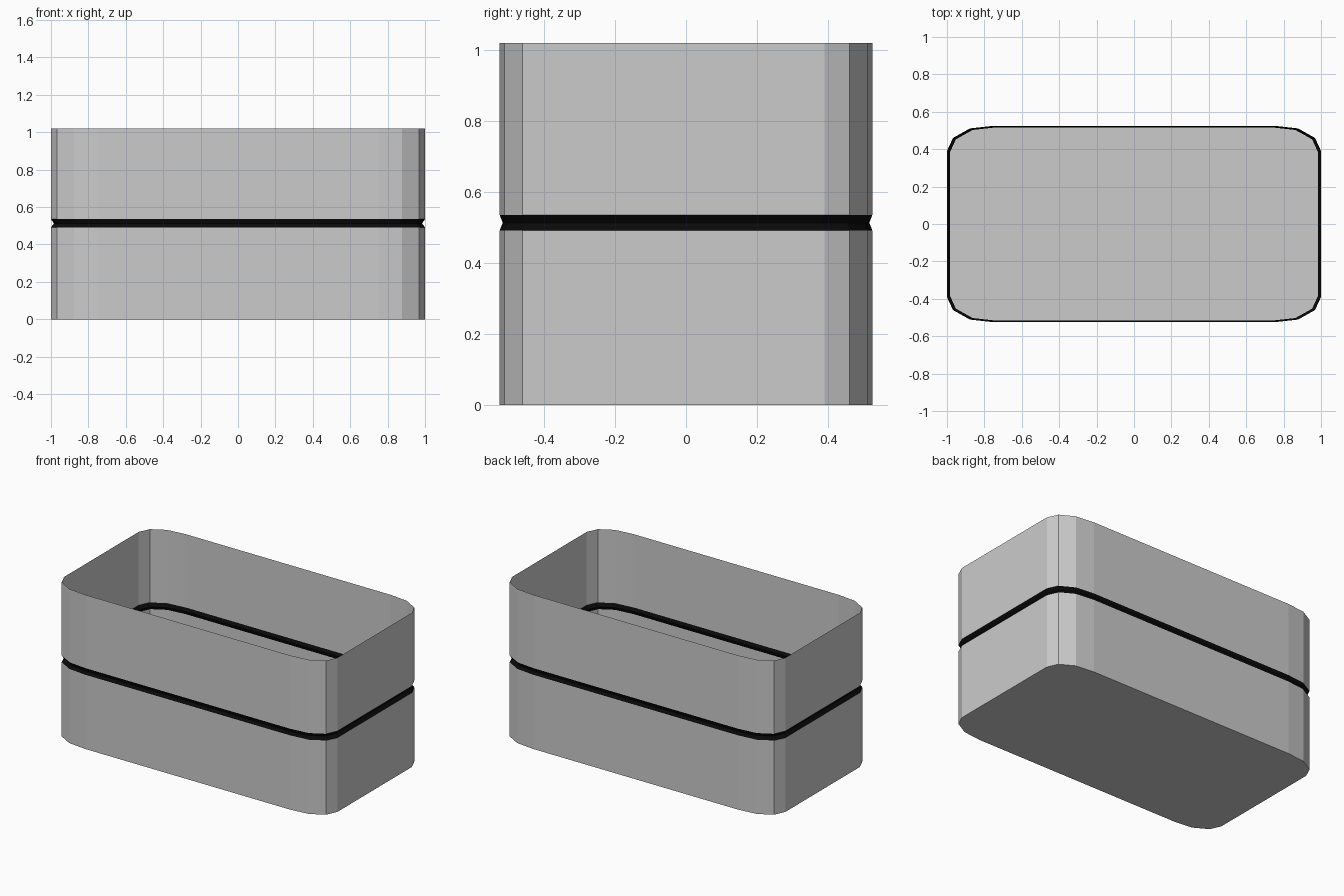
import bpy, bmesh

if "Cube" in bpy.data.objects:
    bpy.data.objects.remove(bpy.data.objects["Cube"])

# One rounded corner of the outline, mirrored into all four quadrants
corner = [(1.0, 0.39), (0.968, 0.46), (0.877, 0.511), (0.75, 0.525)]
outline = []
for sx, sy in ((1, 1), (-1, 1), (-1, -1), (1, -1)):
    pts = [(x * sx, y * sy) for x, y in corner]
    outline += pts if sx * sy > 0 else pts[::-1]

# Wall levels (height, outline scale); the middle level is the pinched groove
levels = [(0.0, 1.0), (0.491, 1.0), (0.513, 0.984), (0.535, 1.0), (1.02, 1.0)]


def material(name, color):
    mat = bpy.data.materials.new(name)
    mat.diffuse_color = color
    mat.use_nodes = True
    mat.node_tree.nodes["Principled BSDF"].inputs["Base Color"].default_value = mat.diffuse_color
    return mat


def shell(name, levels, floor=False, mat=None):
    """Open thin-walled loft of the outline, optionally closed at the bottom."""
    bm = bmesh.new()
    rings = [[bm.verts.new((x * s, y * s, z)) for x, y in outline] for z, s in levels]
    n = len(outline)
    for low, high in zip(rings, rings[1:]):
        for i in range(n):
            j = (i + 1) % n
            bm.faces.new((low[i], low[j], high[j], high[i]))
    if floor:
        bm.faces.new(rings[0][::-1])
    mesh = bpy.data.meshes.new(name)
    bm.to_mesh(mesh)
    bm.free()
    if mat:
        mesh.materials.append(mat)
    obj = bpy.data.objects.new(name, mesh)
    bpy.context.collection.objects.link(obj)
    return obj


# Lower tub with floor, black groove band, upper wall
shell("lower_box", levels[:2], floor=True)
shell("groove_band", levels[1:4], mat=material("black", (0.003, 0.003, 0.003, 1)))
shell("upper_wall", levels[3:])
